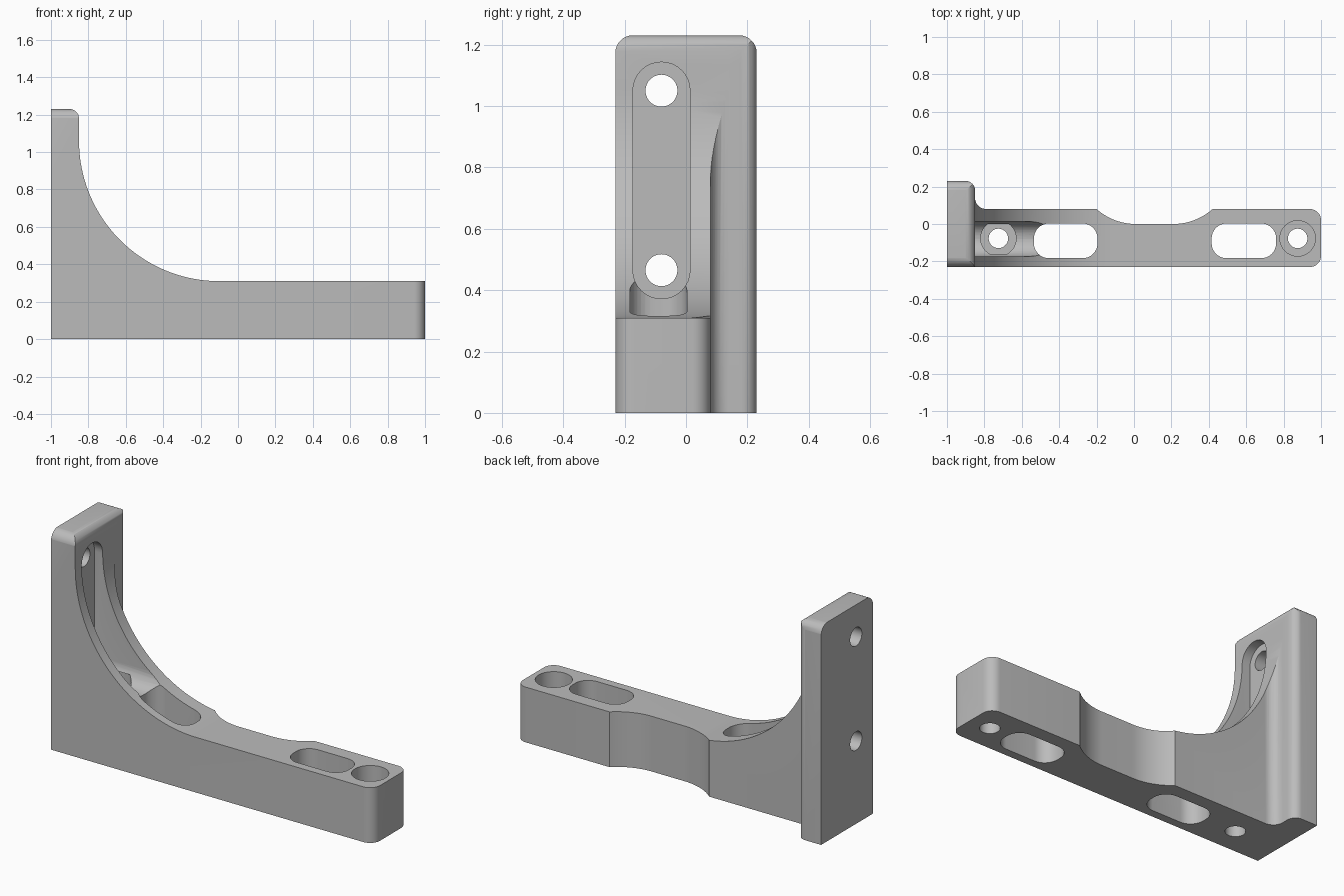
import bpy
import bmesh
import math
from mathutils import Vector

if "Cube" in bpy.data.objects:
    bpy.data.objects.remove(bpy.data.objects["Cube"])

grey = bpy.data.materials.new("plain grey")
grey.use_nodes = True
colour = (0.5, 0.5, 0.5, 1)
grey.diffuse_color = colour
grey.node_tree.nodes["Principled BSDF"].inputs["Base Color"].default_value = colour


def rounded(corners):
    """Turn (u, v, radius) corners into an outline with tangent arcs."""
    out = []
    for i, (u, v, r) in enumerate(corners):
        p = Vector((u, v))
        if r == 0:
            out.append(p)
            continue
        a = (Vector(corners[i - 1][:2]) - p).normalized()
        b = (Vector(corners[(i + 1) % len(corners)][:2]) - p).normalized()
        half = a.angle(b) / 2
        centre = p + (a + b).normalized() * r / math.sin(half)
        start = p + a * r / math.tan(half) - centre
        end = p + b * r / math.tan(half) - centre
        sweep = math.pi - 2 * half
        steps = max(8, int(r * 64))
        for k in range(steps + 1):
            t = k / steps
            w = math.sin((1 - t) * sweep) * start + math.sin(t * sweep) * end
            out.append(centre + w / math.sin(sweep))
    return out


def box(u0, u1, v0, v1, r):
    return rounded([(u0, v0, r), (u1, v0, r), (u1, v1, r), (u0, v1, r)])


def circle(u, v, r, n=40):
    return [Vector((u + r * math.cos(2 * math.pi * k / n),
                    v + r * math.sin(2 * math.pi * k / n))) for k in range(n)]


def prism(name, outline, axis, lo, hi):
    """Extrude an outline along an axis; u, v are the other two axes in order."""
    def place(p, d):
        c = [p.x, p.y]
        c.insert(axis, d)
        return c
    bm = bmesh.new()
    face = bm.faces.new([bm.verts.new(place(p, lo)) for p in outline])
    geom = bmesh.ops.extrude_face_region(bm, geom=[face])["geom"]
    shift = Vector(place(Vector((0, 0)), hi - lo))
    bmesh.ops.translate(bm, vec=shift,
                        verts=[g for g in geom if isinstance(g, bmesh.types.BMVert)])
    bmesh.ops.recalc_face_normals(bm, faces=bm.faces)
    mesh = bpy.data.meshes.new(name)
    bm.to_mesh(mesh)
    bm.free()
    mesh.materials.append(grey)
    ob = bpy.data.objects.new(name, mesh)
    bpy.context.collection.objects.link(ob)
    return ob


def combine(target, tool, operation):
    mod = target.modifiers.new("shape", "BOOLEAN")
    mod.operation = operation
    mod.solver = "EXACT"
    mod.object = tool
    bpy.context.view_layer.objects.active = target
    bpy.ops.object.modifier_apply(modifier=mod.name)
    bpy.data.objects.remove(tool)


# Side silhouette: upright plate sweeping down into the arm
bracket = prism("bracket", rounded([
    (-1, 0, 0), (1, 0, 0), (1, 0.31, 0), (-0.85, 0.31, 0.75),
    (-0.85, 1.23, 0.05), (-1, 1.23, 0)]), 1, -0.5, 0.5)

# Plan outline: wide plate, fillet, arm with a scooped back
plan = prism("plan_outline", rounded([
    (-1, -0.23, 0), (1, -0.23, 0.06), (1, 0.08, 0.06), (0.42, 0.08, 0),
    (0.33, 0, 0.316), (-0.11, 0, 0.316), (-0.2, 0.08, 0),
    (-0.85, 0.08, 0.06), (-0.85, 0.23, 0.05), (-1, 0.23, 0)]), 2, -0.5, 2)
combine(bracket, plan, "INTERSECT")

# Rounded top corners of the plate
end = prism("end_outline", rounded([
    (-0.231, -0.5, 0), (0.231, -0.5, 0),
    (0.231, 1.231, 0.06), (-0.231, 1.231, 0.06)]), 0, -2, 2)
combine(bracket, end, "INTERSECT")

# Recessed upright slot and its two screw holes
combine(bracket, prism("plate_slot", box(-0.173, 0.013, 0.372, 1.143, 0.0925),
                       0, -0.9, 0.5), "DIFFERENCE")
for z in (0.465, 1.05):
    combine(bracket, prism("plate_hole", circle(-0.08, z, 0.052), 0, -1.5, -0.8),
            "DIFFERENCE")

# Long openings through the arm
for x0, x1 in ((-0.535, -0.195), (0.415, 0.76)):
    combine(bracket, prism("arm_opening", box(x0, x1, -0.183, 0.003, 0.08),
                           2, -0.5, 0.6), "DIFFERENCE")

# Counterbored screw holes in the arm
for x in (-0.725, 0.875):
    combine(bracket, prism("counterbore", circle(x, -0.077, 0.095), 2, 0.1, 0.42),
            "DIFFERENCE")
    combine(bracket, prism("arm_hole", circle(x, -0.077, 0.052), 2, -0.5, 0.2),
            "DIFFERENCE")

bpy.ops.object.select_all(action="DESELECT")
bracket.select_set(True)
bpy.context.view_layer.objects.active = bracket
bpy.ops.object.shade_smooth_by_angle(angle=math.radians(25))
